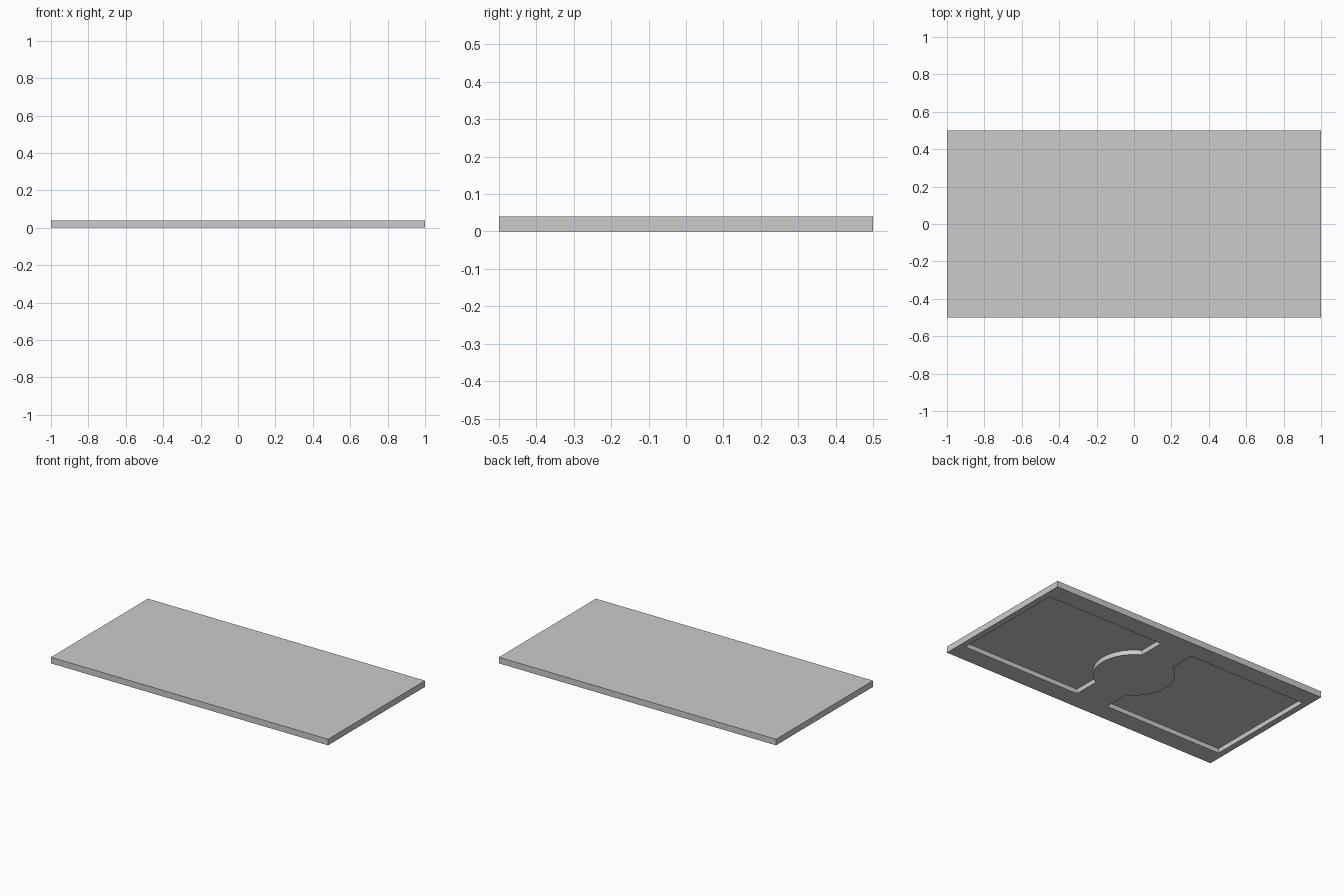
import bpy, bmesh, math

if "Cube" in bpy.data.objects:
    bpy.data.objects.remove(bpy.data.objects["Cube"])

LENGTH, WIDTH, THICK = 2.0, 1.0, 0.04
POCKET_DEPTH = 0.03
X_IN, X_OUT, Y_HALF = 0.115, 0.96, 0.38
HUB_R = 0.238


def prism(name, profile, z0, z1):
    """Closed outline extruded from z0 to z1."""
    bm = bmesh.new()
    face = bm.faces.new([bm.verts.new((x, y, z0)) for x, y in profile])
    ext = bmesh.ops.extrude_face_region(bm, geom=[face])
    verts = [g for g in ext["geom"] if isinstance(g, bmesh.types.BMVert)]
    bmesh.ops.translate(bm, vec=(0, 0, z1 - z0), verts=verts)
    bmesh.ops.recalc_face_normals(bm, faces=bm.faces)
    mesh = bpy.data.meshes.new(name)
    bm.to_mesh(mesh)
    bm.free()
    obj = bpy.data.objects.new(name, mesh)
    bpy.context.collection.objects.link(obj)
    return obj


# Flat slab
hx, hy = LENGTH / 2, WIDTH / 2
slab = prism("slab", [(-hx, -hy), (hx, -hy), (hx, hy), (-hx, hy)], 0, THICK)

# Pocket outline: a rectangle with a bite left for the round centre hub
end = math.acos(X_IN / HUB_R)
STEPS = 32
arc = [(HUB_R * math.cos(a), HUB_R * math.sin(a))
       for a in (end - 2 * end * i / STEPS for i in range(STEPS + 1))]
outline = [(X_IN, -Y_HALF), (X_OUT, -Y_HALF), (X_OUT, Y_HALF), (X_IN, Y_HALF)] + arc

# Two mirrored pockets cut into the underside
bpy.context.view_layer.objects.active = slab
for side, label in ((1, "right"), (-1, "left")):
    cutter = prism(label + "_pocket_cutter",
                   [(side * x, y) for x, y in outline], -0.05, POCKET_DEPTH)
    cutter.hide_render = True
    mod = slab.modifiers.new(label + "_pocket", "BOOLEAN")
    mod.operation = "DIFFERENCE"
    mod.solver = "EXACT"
    mod.object = cutter
    bpy.ops.object.modifier_apply(modifier=mod.name)
    bpy.data.objects.remove(cutter)

# Smooth hub walls, sharp edges
slab.select_set(True)
bpy.ops.object.shade_smooth_by_angle(angle=math.radians(30))
